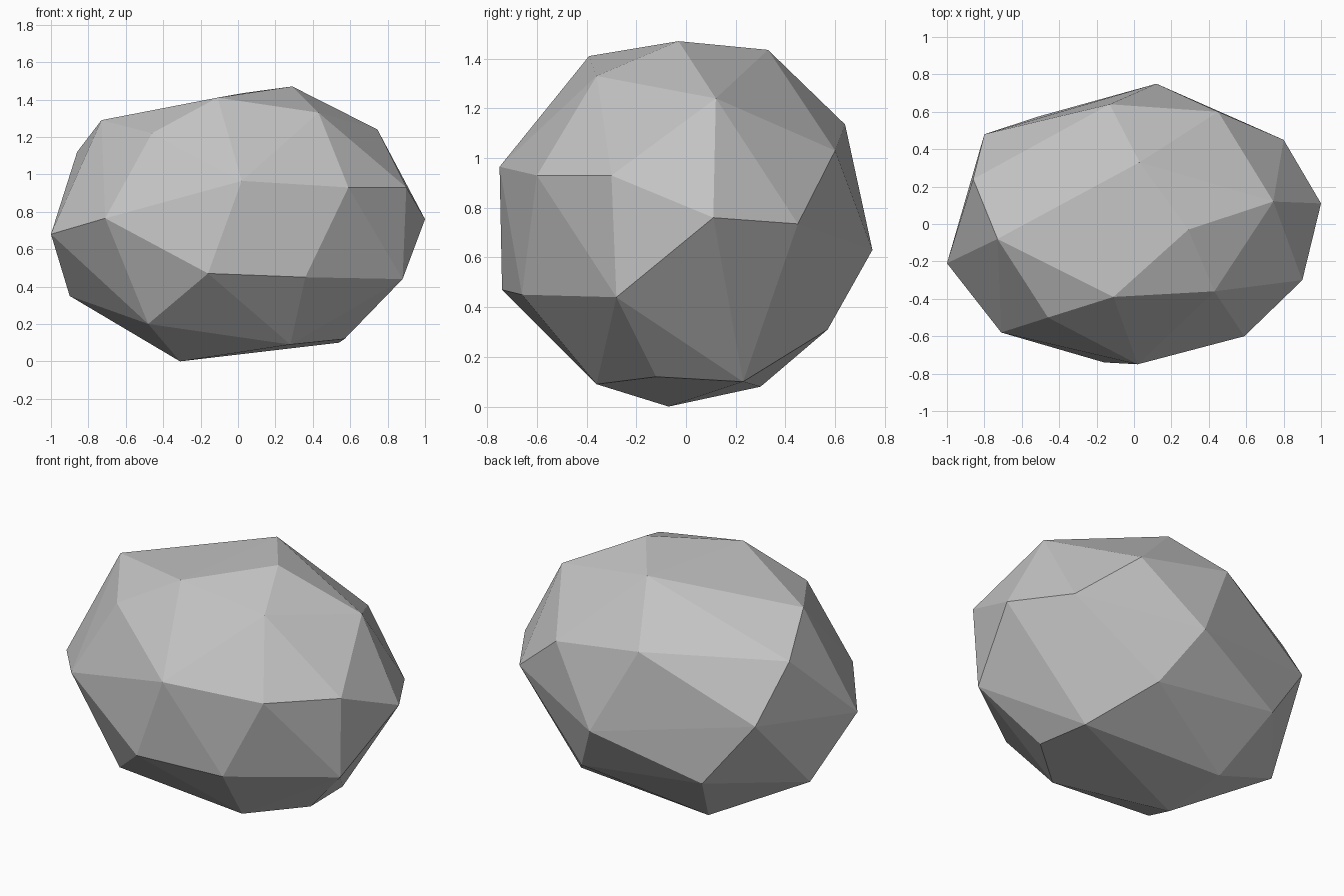
import bpy
import bmesh

# Remove the default cube
default_cube = bpy.data.objects.get("Cube")
if default_cube:
    bpy.data.objects.remove(default_cube, do_unlink=True)


def make_material(name, color):
    material = bpy.data.materials.new(name)
    material.use_nodes = True
    material.diffuse_color = color
    shader = next(n for n in material.node_tree.nodes if n.type == "BSDF_PRINCIPLED")
    shader.inputs["Base Color"].default_value = color
    shader.inputs["Roughness"].default_value = 0.9
    return material


def make_hull(name, points, material):
    """Wrap a flat-faceted convex skin around the corner points."""
    mesh = bpy.data.meshes.new(name)
    bm = bmesh.new()
    for point in points:
        bm.verts.new(point)
    bmesh.ops.convex_hull(bm, input=bm.verts[:], use_existing_faces=False)
    loose = [v for v in bm.verts if not v.link_faces]
    bmesh.ops.delete(bm, geom=loose, context="VERTS")
    bmesh.ops.recalc_face_normals(bm, faces=bm.faces[:])
    for face in bm.faces:
        face.smooth = False
    bm.to_mesh(mesh)
    bm.free()
    mesh.materials.append(material)
    rock = bpy.data.objects.new(name, mesh)
    bpy.context.scene.collection.objects.link(rock)
    return rock


# Corners of the boulder, listed in bands from the crown to the base
crown = [(.29, -.03, 1.47), (.03, .33, 1.435), (-.11, -.39, 1.41),
         (.43, -.36, 1.33), (-.73, -.08, 1.29)]
shoulder = [(.745, .12, 1.24), (-.46, -.5, 1.22), (-.86, .24, 1.12),
            (-.13, .64, 1.135), (.45, .6, 1.03)]
waist = [(.02, -.75, .965), (.59, -.6, .93), (.9, -.3, .93), (1, .11, .76),
         (.8, .45, .735), (.12, .75, .63), (-.8, .48, .8), (-1, -.21, .68),
         (-.71, -.58, .765)]
lower_side = [(-.16, -.74, .47), (.36, -.66, .45), (.88, -.28, .44),
              (.3, .57, .31), (-.51, .575, .415), (-.9, .1, .35)]
base = [(-.48, -.445, .2), (.28, -.36, .09), (.57, -.12, .12),
        (.54, .23, .1), (-.36, .3, .08), (-.31, -.07, 0)]

stone = make_material("stone_grey", (.55, .55, .55, 1))
make_hull("boulder", crown + shoulder + waist + lower_side + base, stone)
